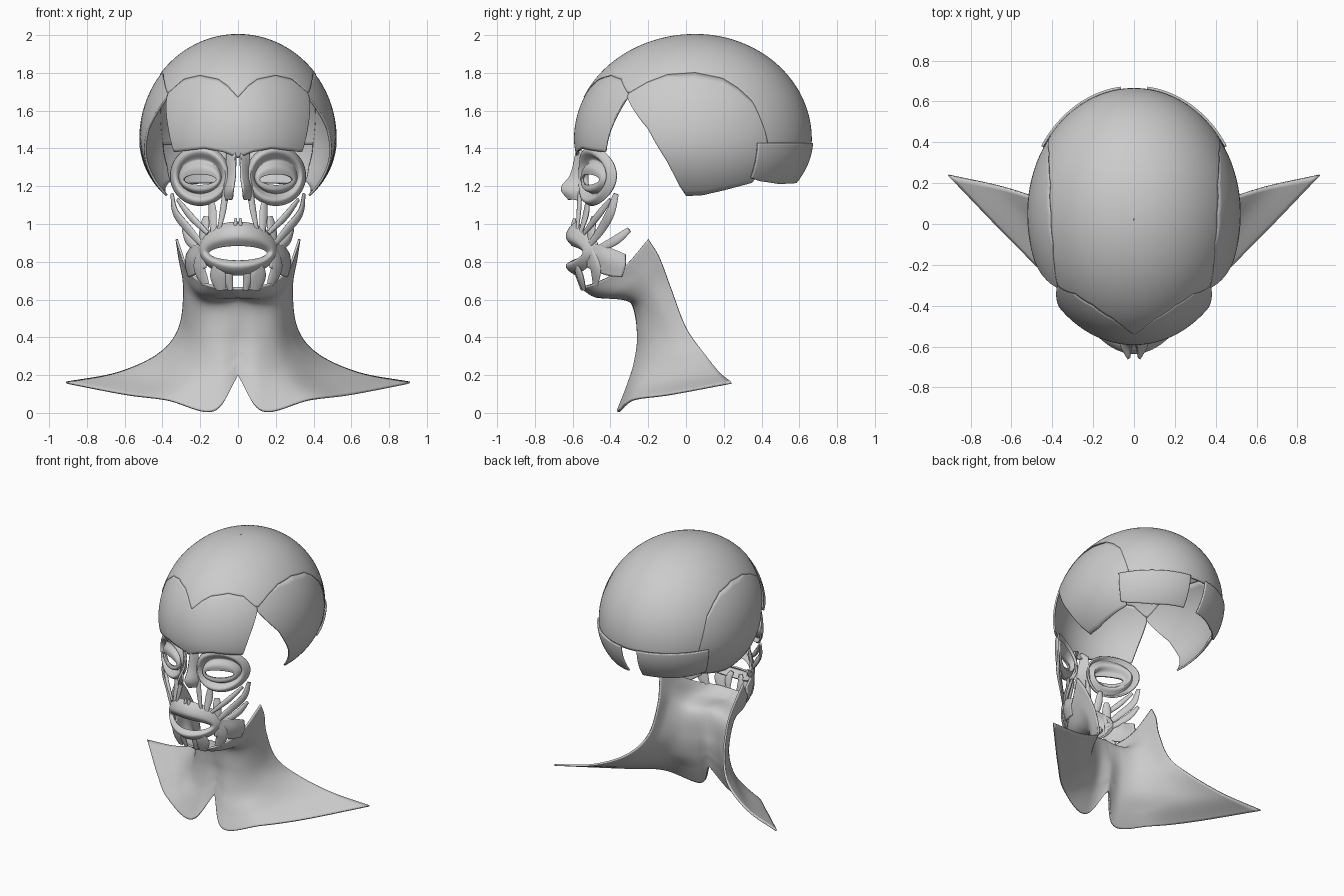
import bpy, bmesh, math
from mathutils import Vector

cube = bpy.data.objects.get("Cube")
if cube:
    bpy.data.objects.remove(cube, do_unlink=True)

grey = bpy.data.materials.new("pale_grey")
grey.use_nodes = True
colour = (0.6, 0.6, 0.6, 1)
grey.diffuse_color = colour
grey.node_tree.nodes["Principled BSDF"].inputs["Base Color"].default_value = colour


def spline(points, count):
    """Resample a short list of points as a smooth curve."""
    pts = [Vector(p) for p in points]
    pts = [2 * pts[0] - pts[1]] + pts + [2 * pts[-1] - pts[-2]]
    spans = len(pts) - 3
    out = []
    for k in range(count + 1):
        u = k / count * spans
        i = min(int(u), spans - 1)
        t = u - i
        a, b, c, d = pts[i:i + 4]
        out.append(b + t * (c - a) / 2 + t * t * (a - 2.5 * b + 2 * c - d / 2)
                   + t ** 3 * (3 * (b - c) + d - a) / 2)
    return out


def linear(points, x):
    """Piecewise linear lookup."""
    for (x0, y0), (x1, y1) in zip(points, points[1:]):
        if x <= x1:
            return y0 + (y1 - y0) * (x - x0) / (x1 - x0)
    return points[-1][1]


def build(name, rows, closed=False, mirror=True, thickness=0.012, caps=False):
    """Skin a grid of rows into a smooth sheet or tube."""
    bm = bmesh.new()
    grid = [[bm.verts.new(p) for p in row] for row in rows]
    width = len(grid[0])
    for low, high in zip(grid, grid[1:]):
        for i in range(width if closed else width - 1):
            j = (i + 1) % width
            bm.faces.new((low[i], low[j], high[j], high[i]))
    if caps:
        bm.faces.new(grid[0][::-1])
        bm.faces.new(grid[-1])
    bmesh.ops.remove_doubles(bm, verts=bm.verts, dist=0.0005)
    bmesh.ops.recalc_face_normals(bm, faces=bm.faces)
    mesh = bpy.data.meshes.new(name)
    bm.to_mesh(mesh)
    bm.free()
    mesh.materials.append(grey)
    obj = bpy.data.objects.new(name, mesh)
    bpy.context.collection.objects.link(obj)
    if mirror:
        mod = obj.modifiers.new("mirror", "MIRROR")
        mod.merge_threshold = 0.001
    if thickness:
        mod = obj.modifiers.new("thickness", "SOLIDIFY")
        mod.thickness = thickness
        mod.offset = 0
    bpy.ops.object.select_all(action="DESELECT")
    bpy.context.view_layer.objects.active = obj
    obj.select_set(True)
    bpy.ops.object.shade_smooth_by_angle(angle=math.radians(50))
    return obj


def sheet(name, rows, across=32, down=40, **options):
    """Smooth sheet through rows of control points."""
    fine = [spline(row, across) for row in rows]
    columns = [spline(column, down) for column in zip(*fine)]
    return build(name, list(zip(*columns)), **options)


def elevation(z):
    t = (z - 1.45) / (0.55 if z > 1.45 else 0.44)
    return math.asin(max(-1, min(1, t)))


def skull(angle, elev, scale):
    """Point on the cranium; angle is degrees from the front."""
    a = math.radians(angle)
    r = math.cos(elev) * scale
    y = -math.cos(a) * r * (0.64 if angle < 90 else 0.61)
    height = 0.55 if elev > 0 else 0.44
    return Vector((0.52 * r * math.sin(a), 0.05 + y,
                   1.45 + height * math.sin(elev) * scale))


def cranial(name, start, end, top, bottom, scale=1.0, across=48, down=20):
    """Curved plate of the cranium between two height outlines."""
    rows = []
    for j in range(down + 1):
        row = []
        for i in range(across + 1):
            angle = start + (end - start) * i / across
            high = elevation(linear(top, angle))
            low = elevation(linear(bottom, angle))
            row.append(skull(angle, high + (low - high) * j / down, scale))
        rows.append(row)
    return build(name, rows)


def strap(name, points, width, depth=0.012):
    """Flat tapering muscle strap, lying against the face."""
    path = spline(points, 14)
    rows = []
    for i, p in enumerate(path):
        tangent = (path[min(i + 1, 14)] - path[max(i - 1, 0)]).normalized()
        outward = Vector((p.x * 1.5, p.y + 0.15, 0)).normalized()
        side = tangent.cross(outward).normalized()
        normal = side.cross(tangent)
        swell = 0.55 + 0.45 * math.sin(math.pi * i / 14)
        rows.append([p + side * math.cos(a) * width / 2 * swell
                     + normal * math.sin(a) * depth * swell
                     for a in (k * math.tau / 12 for k in range(12))])
    return build(name, rows, closed=True, thickness=0, caps=True)


def ring(name, hoops, depth, mirror):
    """Ring muscle through (x, z, half width, half height, push) hoops."""
    rows = []
    for cx, cz, rx, rz, push in spline(hoops, 24):
        row = []
        for k in range(64):
            a = k * math.tau / 64
            x = cx + rx * math.cos(a)
            row.append((x, depth(x) + push, cz + rz * math.sin(a)))
        rows.append(row)
    return build(name, rows, closed=True, mirror=mirror)


# Cranium plates, sharing their seams
seam = [(0, 1.67), (7, 1.73), (14, 1.765), (29, 1.785), (42, 1.765), (52, 1.69),
        (62, 1.75), (73, 1.79), (90, 1.8), (107, 1.77), (115, 1.72), (122, 1.65),
        (127, 1.5), (129, 1.42), (180, 1.42)]
cranial("scalp_cap", 0, 180, [(0, 2), (180, 2)], seam, across=120, down=40)
cranial("forehead_muscle", 0, 52, seam,
        [(0, 1.35), (8, 1.38), (20, 1.4), (41, 1.38), (45, 1.5), (52, 1.67)], 0.995)
cranial("temple_muscle", 52, 129, seam,
        [(52, 1.67), (67, 1.5), (76, 1.33), (81, 1.2), (84, 1.15), (95, 1.155),
         (108, 1.18), (125, 1.22), (129, 1.3)], 0.994, across=77)
cranial("back_muscle", 122, 173, [(0, 1.43), (180, 1.43)],
        [(122, 1.25), (128, 1.235), (145, 1.22), (173, 1.225)], 1.02)

# Eye and mouth rings
ring("eye_ring",
     [(0.2, 1.255, 0.155, 0.155, 0.01), (0.2, 1.255, 0.135, 0.13, -0.018),
      (0.2, 1.25, 0.112, 0.09, 0.02), (0.2, 1.24, 0.1, 0.06, -0.01),
      (0.2, 1.235, 0.085, 0.028, -0.01)],
     lambda x: -0.545 + 1.8 * (x - 0.05) ** 2, True)
ring("mouth_ring",
     [(0, 0.87, 0.205, 0.138, 0.035), (0, 0.865, 0.2, 0.11, 0),
      (0, 0.855, 0.18, 0.075, -0.015), (0, 0.845, 0.155, 0.042, 0.015)],
     lambda x: -0.615 + 2.8 * x * x, False)

# Nose side and brow bridge
sheet("nose_side", [
    [(0.012, -0.575, 1.4), (0.015, -0.61, 1.26), (0.025, -0.66, 1.19), (0.03, -0.62, 1.13)],
    [(0.03, -0.565, 1.4), (0.04, -0.58, 1.26), (0.055, -0.61, 1.18), (0.055, -0.59, 1.13)],
    [(0.06, -0.55, 1.38), (0.06, -0.54, 1.26), (0.075, -0.55, 1.17), (0.06, -0.56, 1.12)],
], across=20, down=12)

# Cheek, lip and chin straps
strap("nose_lip_strap", [(0.06, -0.56, 1.26), (0.075, -0.565, 1.1), (0.1, -0.575, 0.97)], 0.035)
strap("upper_lip_strap", [(0.14, -0.52, 1.13), (0.135, -0.53, 1.05), (0.13, -0.56, 0.95)], 0.05)
strap("lip_corner_lifter", [(0.17, -0.49, 1.04), (0.18, -0.5, 0.97), (0.19, -0.51, 0.88)], 0.06)
strap("inner_cheek_strap", [(0.32, -0.4, 1.13), (0.25, -0.47, 1.04), (0.16, -0.54, 0.95)], 0.04)
strap("outer_cheek_strap",
      [(0.35, -0.37, 1.16), (0.33, -0.4, 1.06), (0.26, -0.45, 0.97), (0.19, -0.51, 0.89)], 0.055)
strap("smile_strap", [(0.29, -0.3, 0.97), (0.26, -0.38, 0.91), (0.19, -0.5, 0.85)], 0.05)
strap("lip_corner_puller", [(0.19, -0.51, 0.86), (0.205, -0.48, 0.77), (0.17, -0.48, 0.68)], 0.08)
strap("lower_lip_strap", [(0.11, -0.58, 0.78), (0.105, -0.56, 0.72), (0.09, -0.54, 0.65)], 0.09)
strap("chin_strap", [(0.035, -0.59, 0.77), (0.05, -0.57, 0.72), (0.04, -0.55, 0.65)], 0.05)
strap("septum_strap", [(0.012, -0.59, 1.03), (0.015, -0.6, 0.97)], 0.02)
sheet("inner_cheek", [
    [(0.18, -0.52, 0.9), (0.24, -0.42, 0.88), (0.27, -0.32, 0.84)],
    [(0.18, -0.52, 0.84), (0.25, -0.42, 0.81), (0.275, -0.32, 0.78)],
    [(0.17, -0.52, 0.77), (0.23, -0.42, 0.73), (0.26, -0.34, 0.72)],
], across=14, down=14)

# Neck sheet, from jaw rim down to the shoulder tip
sheet("neck_sheet", [
    [(0, -0.55, 0.66), (0.12, -0.53, 0.67), (0.2, -0.45, 0.7), (0.27, -0.33, 0.77), (0.325, -0.2, 0.92)],
    [(0, -0.47, 0.615), (0.12, -0.44, 0.62), (0.21, -0.36, 0.65), (0.27, -0.25, 0.73), (0.31, -0.14, 0.82)],
    [(0, -0.3, 0.6), (0.1, -0.28, 0.58), (0.19, -0.24, 0.58), (0.26, -0.17, 0.62), (0.285, -0.08, 0.66)],
    [(0, -0.25, 0.42), (0.1, -0.25, 0.41), (0.2, -0.2, 0.4), (0.27, -0.1, 0.42), (0.31, 0, 0.45)],
    [(0, -0.25, 0.32), (0.11, -0.27, 0.25), (0.24, -0.2, 0.25), (0.33, -0.07, 0.29), (0.42, 0.1, 0.31)],
    [(0, -0.26, 0.26), (0.13, -0.31, 0.13), (0.3, -0.24, 0.15), (0.45, -0.04, 0.18), (0.64, 0.18, 0.21)],
    [(0, -0.27, 0.2), (0.13, -0.36, 0.01), (0.38, -0.28, 0.07), (0.6, -0.08, 0.1), (0.91, 0.24, 0.16)],
], across=40, down=60)
